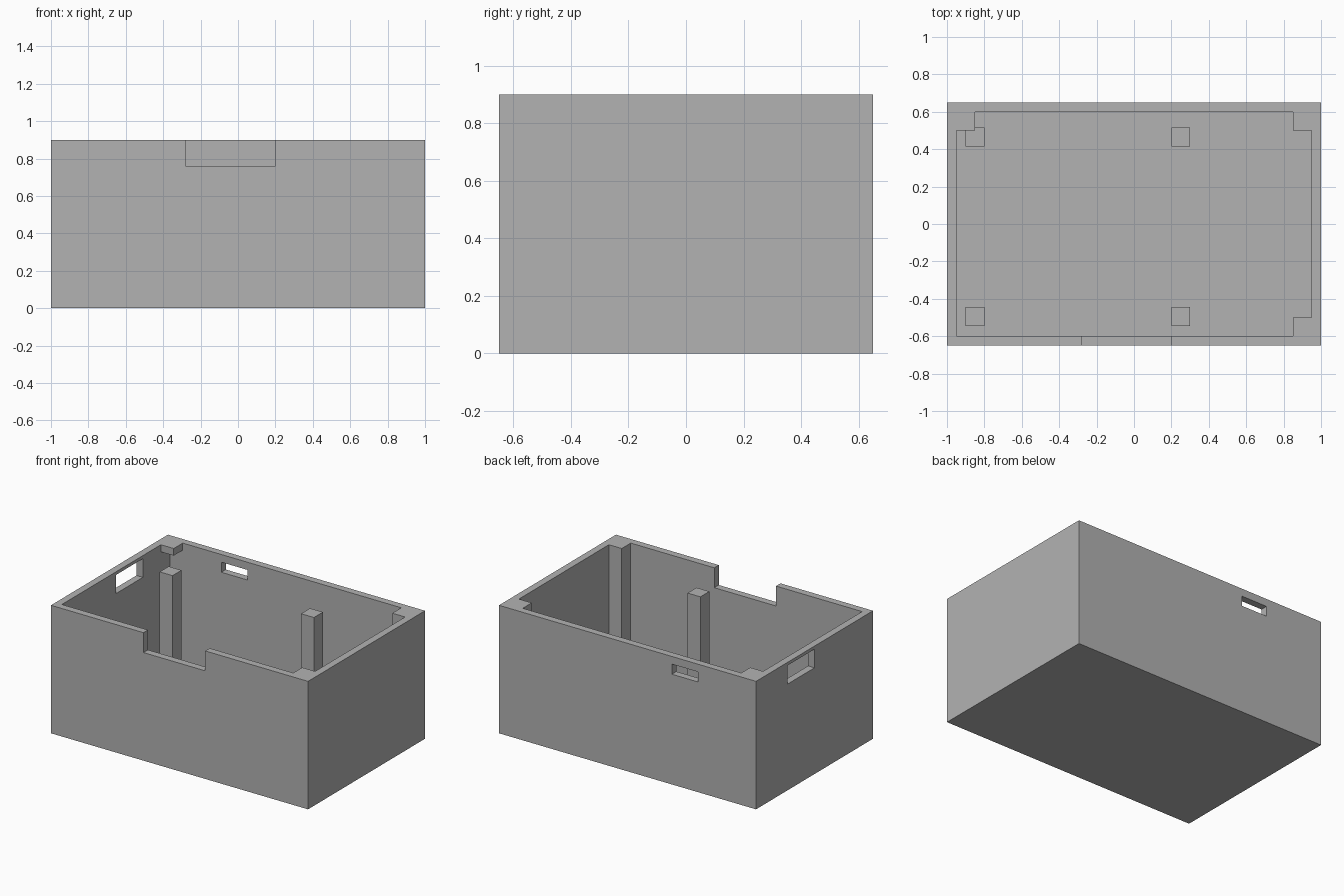
import bpy
import bmesh

cube = bpy.data.objects.get("Cube")
if cube:
    bpy.data.objects.remove(cube, do_unlink=True)

WALL, FLOOR, HEIGHT = 0.05, 0.05, 0.9
HX, HY = 1.0, 0.65
IX, IY = HX - WALL, HY - WALL
POST = 0.1        # width of posts and corner columns
POST_TOP = 0.755

grey = bpy.data.materials.new("plain grey")
grey.use_nodes = True
colour = (0.448, 0.448, 0.448, 1)
grey.diffuse_color = colour
grey.node_tree.nodes["Principled BSDF"].inputs["Base Color"].default_value = colour


def prism(name, outline, z0, z1):
    """Extrude a flat outline from z0 up to z1."""
    bm = bmesh.new()
    face = bm.faces.new([bm.verts.new((x, y, z0)) for x, y in outline])
    up = bmesh.ops.extrude_face_region(bm, geom=[face])
    verts = [v for v in up["geom"] if isinstance(v, bmesh.types.BMVert)]
    bmesh.ops.translate(bm, verts=verts, vec=(0, 0, z1 - z0))
    bmesh.ops.recalc_face_normals(bm, faces=bm.faces)
    mesh = bpy.data.meshes.new(name)
    bm.to_mesh(mesh)
    bm.free()
    mesh.materials.append(grey)
    obj = bpy.data.objects.new(name, mesh)
    bpy.context.collection.objects.link(obj)
    return obj


def block(name, x0, x1, y0, y1, z0, z1):
    return prism(name, [(x0, y0), (x1, y0), (x1, y1), (x0, y1)], z0, z1)


def cut(body, cutter):
    """Subtract the cutter from the body, then discard it."""
    cutter.hide_render = True
    mod = body.modifiers.new("cut", "BOOLEAN")
    mod.operation = "DIFFERENCE"
    mod.solver = "EXACT"
    mod.object = cutter
    bpy.context.view_layer.objects.active = body
    bpy.ops.object.modifier_apply(modifier=mod.name)
    bpy.data.objects.remove(cutter, do_unlink=True)


# Open case: the cavity outline steps in around three corners
case = block("case", -HX, HX, -HY, HY, 0, HEIGHT)
cx, cy = IX - POST, IY - POST
cavity = [(-IX, -IY), (cx, -IY), (cx, -cy), (IX, -cy), (IX, cy), (cx, cy),
          (cx, IY), (-cx, IY), (-cx, cy), (-IX, cy)]
cut(case, prism("cavity_cutter", cavity, FLOOR, HEIGHT + 0.1))

# The back corner above a post keeps only a thin tab at the rim
cut(case, block("tab_cutter", -IX, -cx + 0.05, cy - 0.05, IY, FLOOR, HEIGHT - 0.05))

# Rim notch at the front, window in the end wall, slot in the back wall
cut(case, block("notch_cutter", -0.28, 0.2, -HY - 0.1, -IY + 0.02, 0.76, HEIGHT + 0.1))
cut(case, block("window_cutter", -HX - 0.1, -IX + 0.02, 0, 0.3, 0.747, 0.878))
cut(case, block("slot_cutter", -0.55, -0.345, IY - 0.02, HY + 0.1, 0.775, 0.846))

# Four standing posts
for side, x in (("right", -0.9), ("left", 0.2)):
    for end, y in (("front", -0.545), ("back", 0.415)):
        block(f"{end}_{side}_post", x, x + POST, y, y + POST, FLOOR, POST_TOP)
